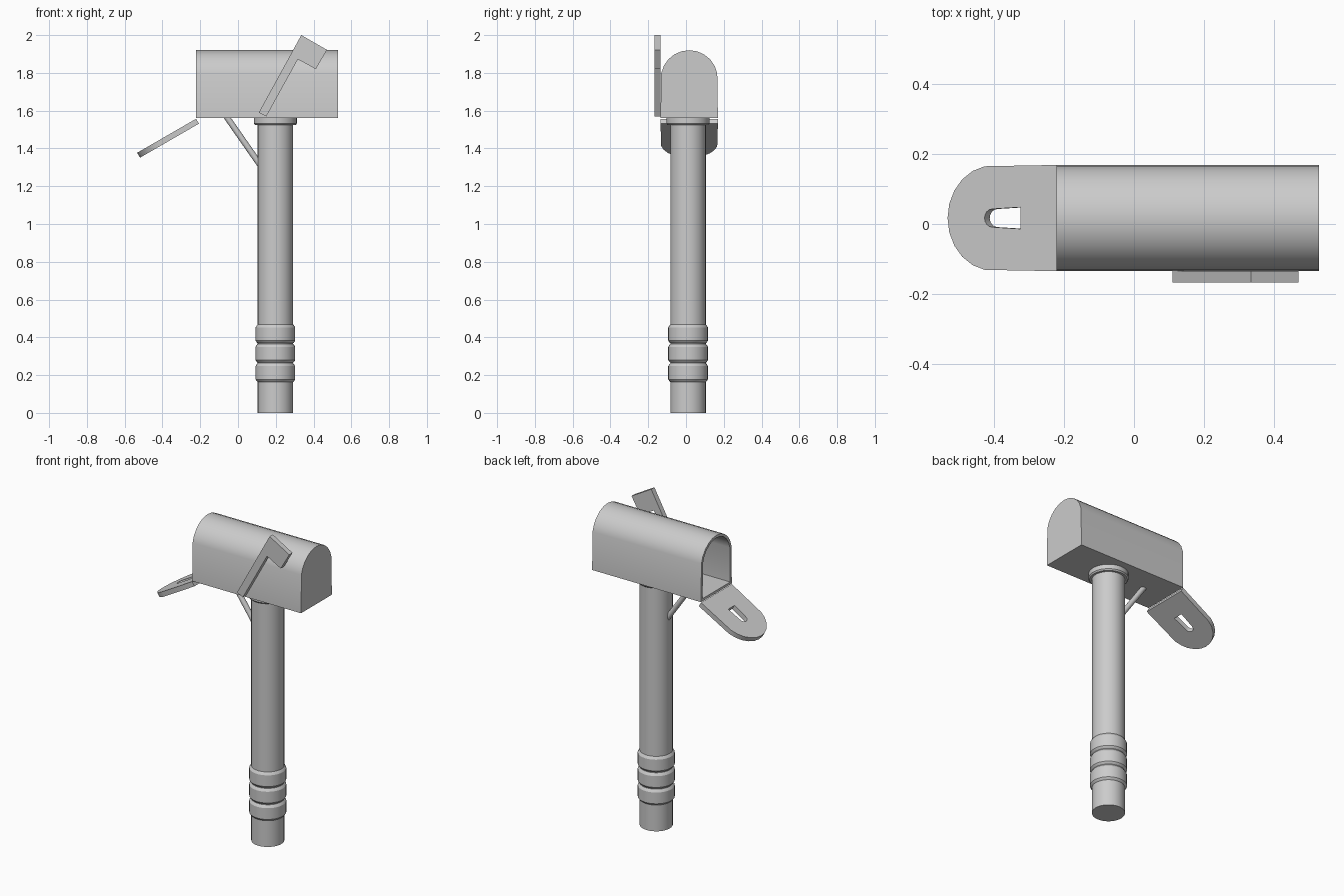
import bpy, bmesh, math
from mathutils import Vector, Matrix

if "Cube" in bpy.data.objects:
    bpy.data.objects.remove(bpy.data.objects["Cube"])

YC = 0.017            # centre line of the box
POLE = (0.198, 0.011)  # pole axis


def finish(name, bm, angle=30):
    bmesh.ops.recalc_face_normals(bm, faces=bm.faces)
    me = bpy.data.meshes.new(name)
    bm.to_mesh(me)
    bm.free()
    ob = bpy.data.objects.new(name, me)
    bpy.context.collection.objects.link(ob)
    bpy.ops.object.select_all(action='DESELECT')
    ob.select_set(True)
    bpy.context.view_layer.objects.active = ob
    bpy.ops.object.shade_smooth_by_angle(angle=math.radians(angle))
    return ob


def bridge(bm, a, b):
    n = len(a)
    for i in range(n):
        j = (i + 1) % n
        bm.faces.new((a[i], a[j], b[j], b[i]))


def prism(name, points, offset):
    """Solid from a closed 3D outline pushed along an offset."""
    bm = bmesh.new()
    a = [bm.verts.new(p) for p in points]
    b = [bm.verts.new(Vector(p) + Vector(offset)) for p in points]
    bridge(bm, a, b)
    bm.faces.new(a)
    bm.faces.new(b)
    return finish(name, bm)


def lathe(name, profile, n=32):
    """Capped solid of revolution around the pole axis from (radius, z) pairs."""
    bm = bmesh.new()
    rings = []
    for r, z in profile:
        rings.append([bm.verts.new((POLE[0] + r * math.cos(2 * math.pi * i / n),
                                    POLE[1] + r * math.sin(2 * math.pi * i / n), z))
                      for i in range(n)])
    for a, b in zip(rings, rings[1:]):
        bridge(bm, a, b)
    bm.faces.new(rings[0])
    bm.faces.new(rings[-1])
    return finish(name, bm)


def arch(inset=0.0, seg=10):
    """Arched end outline as (across, height above floor)."""
    pts = [(-0.152, 0), (0.152, 0)]
    for i in range(seg + 1):
        a = math.radians(11 + 158 * i / seg)
        pts.append((0.151 * math.cos(a), 0.209 + 0.151 * math.sin(a)))
    ky, kz = 1 - inset / 0.152, 1 - 2 * inset / 0.36
    return [(y * ky, inset + h * kz) for y, h in pts]


# Hollow box, open on the left
X0, X1, Z0, T = -0.222, 0.53, 1.56, 0.016
bm = bmesh.new()
loops = [[bm.verts.new((x, YC + y, Z0 + h)) for y, h in arch(inset)]
         for x, inset in ((X1, 0), (X0, 0), (X0, T), (X1 - T, T))]
for a, b in zip(loops, loops[1:]):
    bridge(bm, a, b)
bm.faces.new(loops[0])
bm.faces.new(loops[-1])
finish("mailbox_body", bm)

# Hinged lid hanging open at 30 degrees, with a slot cut through it
tilt = math.radians(30)
along = Vector((-math.cos(tilt), 0, -math.sin(tilt)))
down = Vector((math.sin(tilt), 0, -math.cos(tilt)))
hinge = Vector((X0, YC, 1.557))


def on_lid(y, d):
    return hinge + along * d + Vector((0, y, 0))


lid = prism("lid", [on_lid(y, d) for y, d in arch()], down * 0.03)
slot = [(-0.031, 0.119), (0.031, 0.119)]
slot += [(0.026 * math.cos(math.pi * i / 8), 0.212 + 0.026 * math.sin(math.pi * i / 8))
         for i in range(9)]
cutter = prism("slot_cutter", [on_lid(y, d) - down * 0.03 for y, d in slot], down * 0.09)
cutter.hide_render = True
mod = lid.modifiers.new("slot", 'BOOLEAN')
mod.object = cutter
mod.operation = 'DIFFERENCE'
mod.solver = 'EXACT'
bpy.context.view_layer.objects.active = lid
bpy.ops.object.modifier_apply(modifier="slot")
bpy.data.objects.remove(cutter)

# Signal flag on the front side
flag = [(0.11, 1.59), (0.335, 2.0), (0.471, 1.922), (0.412, 1.82), (0.317, 1.872), (0.15, 1.57)]
prism("flag", [(x, -0.167, z) for x, z in flag], (0, 0.032, 0))

# Pole, top collar and the three bands near the foot
lathe("pole", [(0.094, 0), (0.094, 1.56)])
lathe("collar", [(0.107, 1.524), (0.114, 1.532), (0.114, 1.561)])
for k in range(3):
    z = 0.163 + 0.1025 * k
    lathe(f"band_{k + 1}", [(0.093, z), (0.098, z + 0.004), (0.105, z + 0.014), (0.105, z + 0.084),
                            (0.098, z + 0.096), (0.093, z + 0.101)])

# Diagonal brace from pole to box floor
p, q = Vector((0.14, 0.015, 1.28)), Vector((-0.061, 0.015, 1.568))
bm = bmesh.new()
rot = (q - p).to_track_quat('Z', 'Y').to_matrix().to_4x4()
bmesh.ops.create_cone(bm, cap_ends=True, segments=16, radius1=0.016, radius2=0.016,
                      depth=(q - p).length, matrix=Matrix.Translation((p + q) / 2) @ rot)
finish("brace", bm)
